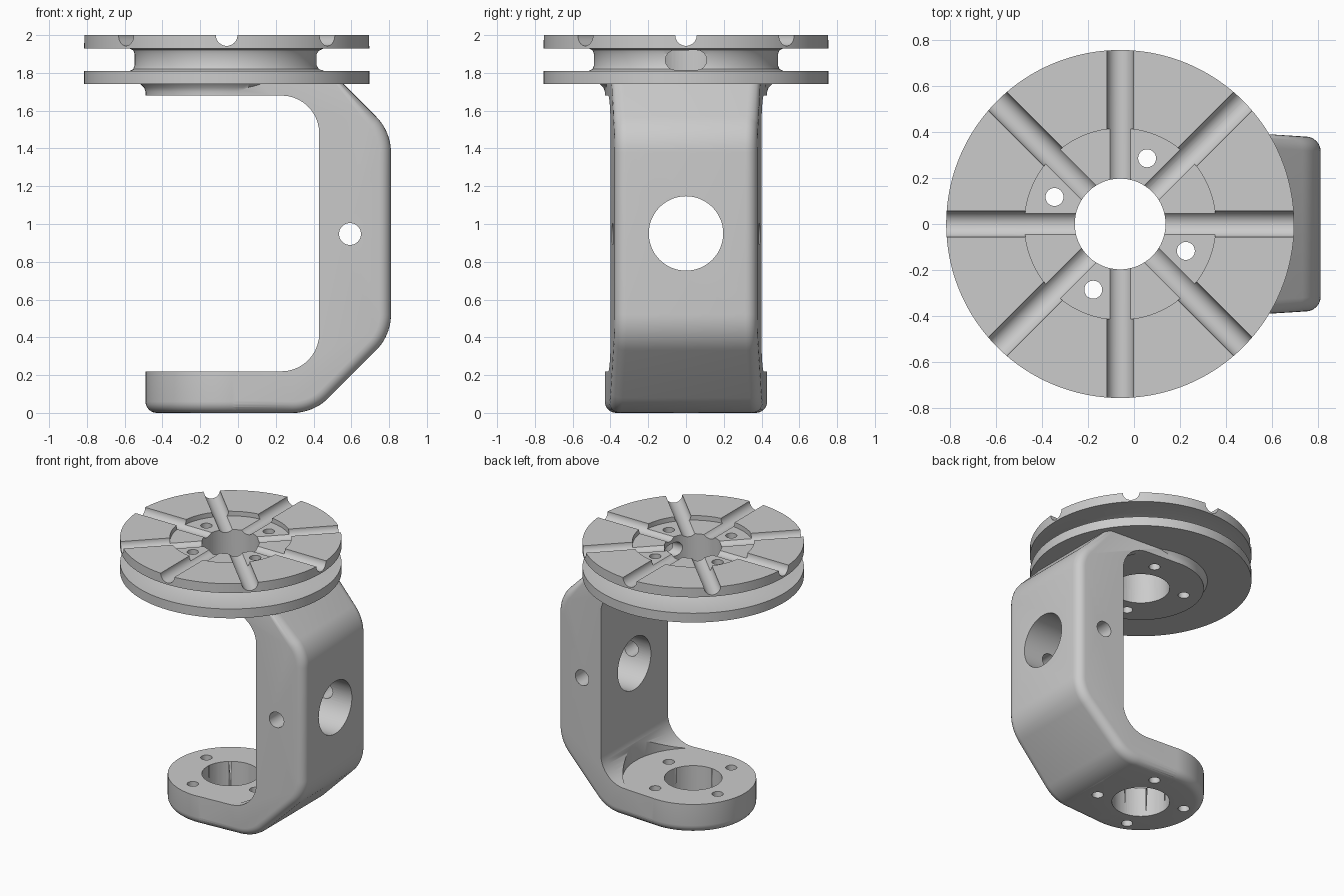
import bpy, bmesh, math
from mathutils import Vector, Matrix

cube = bpy.data.objects.get("Cube")
if cube:
    bpy.data.objects.remove(cube, do_unlink=True)

AXIS_X = -0.06      # shared axis of the plate and both mounts
FILLET = 0.06

grey = bpy.data.materials.new("machined_grey")
grey.use_nodes = True
grey.diffuse_color = (0.6, 0.6, 0.6, 1)
grey.node_tree.nodes["Principled BSDF"].inputs["Base Color"].default_value = (0.6, 0.6, 0.6, 1)


def finish(name, bm):
    bmesh.ops.recalc_face_normals(bm, faces=bm.faces)
    mesh = bpy.data.meshes.new(name)
    bm.to_mesh(mesh)
    bm.free()
    mesh.materials.append(grey)
    ob = bpy.data.objects.new(name, mesh)
    bpy.context.collection.objects.link(ob)
    return ob


def revolve(name, profile, steps=96):
    """Spin a closed (radius, z) profile about the shared axis."""
    bm = bmesh.new()
    vs = [bm.verts.new((AXIS_X + r, 0, z)) for r, z in profile]
    es = [bm.edges.new((a, b)) for a, b in zip(vs, vs[1:])]
    bmesh.ops.spin(bm, geom=vs + es, cent=(AXIS_X, 0, 0), axis=(0, 0, 1),
                   angle=math.tau, steps=steps, use_duplicate=False)
    bmesh.ops.remove_doubles(bm, verts=bm.verts, dist=0.0001)
    return finish(name, bm)


def rod(centre, direction, radius, length, stretch=0.0, sides=48):
    """Cylinder cutter; stretch widens it along y into a slot."""
    bm = bmesh.new()
    turn = Vector((0, 0, 1)).rotation_difference(Vector(direction)).to_matrix().to_4x4()
    bmesh.ops.create_cone(bm, cap_ends=True, segments=sides, radius1=radius, radius2=radius,
                          depth=length, matrix=Matrix.Translation(centre) @ turn)
    for v in bm.verts:
        v.co.y += math.copysign(stretch, v.co.y - centre[1])
    ob = finish("cutter", bm)
    ob.hide_render = True
    return ob


def combine(target, other, operation="DIFFERENCE"):
    mod = target.modifiers.new("combine", "BOOLEAN")
    mod.operation = operation
    mod.solver = "EXACT"
    mod.object = other
    bpy.context.view_layer.objects.active = target
    bpy.ops.object.modifier_apply(modifier=mod.name)
    bpy.data.objects.remove(other, do_unlink=True)


def rounded(points, radius, steps=10):
    """Open path with an arc of the given radius at every inner corner."""
    pts = [Vector(p) for p in points]
    out = [pts[0]]
    for a, b, c in zip(pts, pts[1:], pts[2:]):
        u, w = (a - b).normalized(), (c - b).normalized()
        half = u.angle(w) / 2
        centre = b + (u + w).normalized() * radius / math.sin(half)
        start = b + u * radius / math.tan(half) - centre
        end = b + w * radius / math.tan(half) - centre
        sweep = start.angle(end)
        for i in range(steps + 1):
            t = i / steps
            out.append(centre + (start * math.sin((1 - t) * sweep)
                                 + end * math.sin(t * sweep)) / math.sin(sweep))
    return out + [pts[-1]]


def inset(path, d):
    """Move a path to its left, keeping the x of both ends."""
    out = []
    for i, p in enumerate(path):
        a, b = path[max(i - 1, 0)], path[min(i + 1, len(path) - 1)]
        t = (b - a).normalized()
        out.append(p + Vector((-t.y, t.x)) * d)
    out[0].x, out[-1].x = path[0].x, path[-1].x
    return out


# Bracket: C-shaped profile lofted across y, outer edges rounded, sides tapering
outer = rounded([(AXIS_X, 0), (0.40, 0), (0.81, 0.41), (0.81, 1.49), (0.52, 1.78)], 0.27)
inner = rounded([(AXIS_X, 1.68), (0.43, 1.68), (0.43, 0.22), (AXIS_X, 0.22)], 0.2)


def half_width(x):
    return 0.43 - 0.063 * (x - AXIS_X)


angles = [math.radians(a) for a in range(0, 91, 15)]
layers = [(-1, a) for a in reversed(angles)] + [(1, a) for a in angles]
bm = bmesh.new()
rings = []
for side, a in layers:
    edge = inset(outer, FILLET * (1 - math.cos(a)))
    ring = edge + [Vector((AXIS_X, 1.78))] + inner
    drop = FILLET * (1 - math.sin(a))
    rings.append([bm.verts.new((p.x, side * (half_width(p.x) - drop), p.y)) for p in ring])
for r0, r1 in zip(rings, rings[1:]):
    n = len(r0)
    for i in range(n):
        j = (i + 1) % n
        bm.faces.new((r0[i], r0[j], r1[j], r1[i]))
bm.faces.new(rings[0])
bm.faces.new(rings[-1])
bracket = finish("bracket", bm)

# Round clearance cut into the inner corners
combine(bracket, rod((AXIS_X, 0, 0.95), (0, 0, 1), 0.48, 1.46, sides=96))

# Lower mount with rounded bottom rim, upper mount flaring into the plate
rim = [(0.43 - FILLET * (1 - math.sin(a)), FILLET * (1 - math.cos(a))) for a in angles]
lower_mount = revolve("lower_mount", [(0, 0)] + rim + [(0.43, 0.22), (0, 0.22)])
upper_mount = revolve("upper_mount", [(0, 1.68), (0.43, 1.68), (0.43, 1.7), (0.437, 1.722),
                                      (0.46, 1.745), (0.46, 1.78), (0, 1.78)])
combine(bracket, lower_mount, "UNION")
combine(bracket, upper_mount, "UNION")

# Column cross holes
combine(bracket, rod((0.6, 0, 0.95), (1, 0, 0), 0.197, 0.8, sides=64))
combine(bracket, rod((0.593, 0, 0.947), (0, 1, 0), 0.058, 1.2))

# Grooved top plate with a shallow central recess
plate = revolve("top_plate", [
    (0, 1.74), (0.755, 1.74), (0.755, 1.81), (0.515, 1.81), (0.495, 1.82), (0.487, 1.84),
    (0.487, 1.90), (0.495, 1.92), (0.515, 1.93), (0.755, 1.93), (0.755, 2.0),
    (0.415, 2.0), (0.415, 1.965), (0, 1.965)], 128)

# Radial channels across the top
for i in range(4):
    a = i * math.pi / 4
    combine(plate, rod((AXIS_X, 0, 2.0), (math.cos(a), math.sin(a), 0), 0.057, 1.8))

# Side slot from the rim groove into the bore
combine(plate, rod((0.29, 0, 1.868), (1, 0, 0), 0.052, 0.54, stretch=0.057))

# Bore and four bolt holes through plate and mounts
for part in (plate, bracket):
    combine(part, rod((AXIS_X, 0, 1), (0, 0, 1), 0.197, 3, sides=64))
    for i in range(4):
        a = math.radians(67.7 + 90 * i)
        spot = (AXIS_X + 0.308 * math.cos(a), 0.308 * math.sin(a), 1)
        combine(part, rod(spot, (0, 0, 1), 0.039, 3, sides=32))

# Smooth shading with sharp edges kept
bpy.ops.object.select_all(action="DESELECT")
for part in (plate, bracket):
    part.select_set(True)
    bpy.context.view_layer.objects.active = part
bpy.ops.object.shade_smooth_by_angle(angle=math.radians(30))
